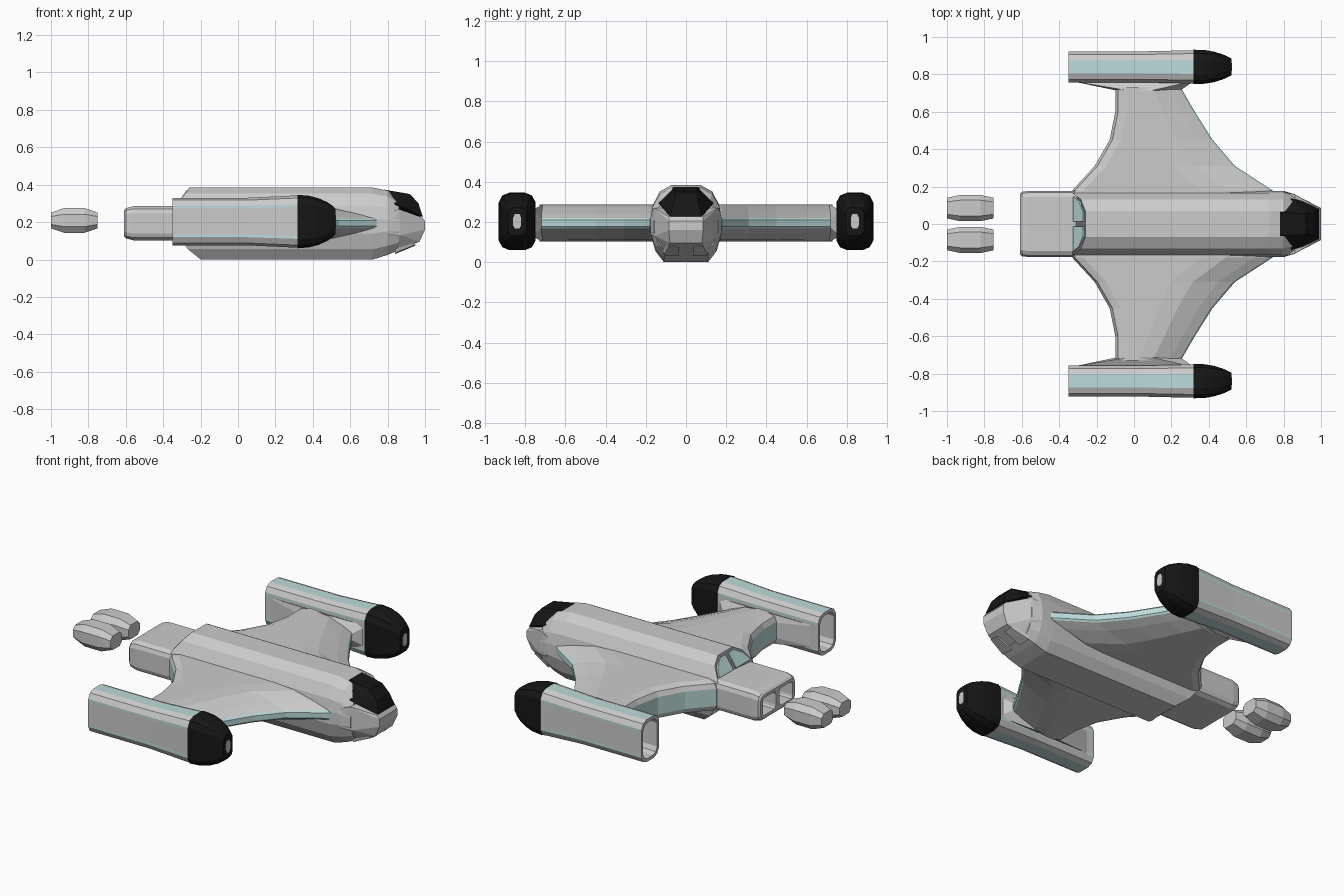
import bpy, bmesh
from mathutils import Vector

if "Cube" in bpy.data.objects:
    bpy.data.objects.remove(bpy.data.objects["Cube"])


def material(name, rgb):
    m = bpy.data.materials.new(name)
    m.diffuse_color = (*rgb, 1)
    m.use_nodes = True
    m.node_tree.nodes["Principled BSDF"].inputs["Base Color"].default_value = m.diffuse_color
    return m


TEAL = material("teal", (0.5, 0.72, 0.7))
BLACK = material("black", (0.008, 0.008, 0.008))


def finish(name, bm, mat=None, mirror=False, slots=False):
    bmesh.ops.recalc_face_normals(bm, faces=bm.faces)
    me = bpy.data.meshes.new(name)
    bm.to_mesh(me)
    bm.free()
    if slots:
        me.materials.append(None)
    if mat:
        me.materials.append(mat)
    ob = bpy.data.objects.new(name, me)
    bpy.context.collection.objects.link(ob)
    if mirror:
        ob.modifiers.new("mirror", 'MIRROR').use_axis = (False, True, False)
    return ob


def loft(name, rings, mat=None, painted=None, mirror=False):
    """Skin a list of point rings; painted(ring, segment) picks accent faces."""
    bm = bmesh.new()
    vs = [[bm.verts.new(p) for p in r] for r in rings]
    n = len(rings[0])
    for j in range(len(vs) - 1):
        for i in range(n):
            k = (i + 1) % n
            f = bm.faces.new((vs[j][i], vs[j][k], vs[j + 1][k], vs[j + 1][i]))
            if painted and painted(j, i):
                f.material_index = 1
    bm.faces.new(vs[0])
    bm.faces.new(vs[-1])
    return finish(name, bm, mat, mirror, painted is not None)


def convex(name, pts, mat=None, both=False, mirror=False):
    """Convex solid around points; both=True adds their left/right twins."""
    bm = bmesh.new()
    for x, y, z in pts:
        bm.verts.new((x, y, z))
        if both:
            bm.verts.new((x, -y, z))
    r = bmesh.ops.convex_hull(bm, input=bm.verts[:])
    loose = {v for v in r["geom_interior"] + r["geom_unused"]
             if isinstance(v, bmesh.types.BMVert)}
    bmesh.ops.delete(bm, geom=list(loose), context='VERTS')
    bmesh.ops.dissolve_limit(bm, angle_limit=0.02, verts=bm.verts, edges=bm.edges)
    return finish(name, bm, mat, mirror)


def section(quarter, x, cy, cz, hw, hh):
    """Four-way symmetric ring in the yz plane from one quarter."""
    q = list(quarter)
    full = (q + [(-a, b) for a, b in reversed(q)] + [(-a, -b) for a, b in q]
            + [(a, -b) for a, b in reversed(q)])
    return [(x, cy + a * hw, cz + b * hh) for a, b in full]


OCT = [(1, 0.5), (0.6, 1)]
ROUND = [(1, 0.6), (0.95, 0.85), (0.82, 1)]
NACELLE = [(1, 0.55), (1, 0.66), (0.8, 0.9), (0.42, 1)]

# fuselage
HALF = [(0.07, 0.385), (0.13, 0.352), (0.165, 0.285), (0.177, 0.215),
        (0.177, 0.14), (0.152, 0.055), (0.11, 0.0)]
PROFILE = HALF + [(-y, z) for y, z in reversed(HALF)]


def rear_x(z):
    return -0.33 + max(0, z - 0.285) * 0.7 + max(0, 0.105 - z) * 1.25


def hull_ring(x, sy, top, bottom):
    return [(x, y * sy, bottom + z / 0.385 * (top - bottom)) for y, z in PROFILE]


rings = [[(rear_x(z), y, z) for y, z in PROFILE],
         hull_ring(0.72, 1, 0.385, 0.0),
         hull_ring(0.80, 1, 0.368, 0.025),
         hull_ring(0.86, 0.9, 0.325, 0.05)]
loft("fuselage", rings)

# nose and black canopy
convex("nose", [(0.80, 0.172, 0.25), (0.80, 0.176, 0.14), (0.80, 0.11, 0.03),
                (0.86, 0.158, 0.27), (0.87, 0.152, 0.13), (0.87, 0.10, 0.055),
                (0.985, 0.085, 0.225), (1.0, 0.085, 0.205), (1.0, 0.085, 0.16),
                (0.97, 0.08, 0.095)], both=True)
convex("canopy", [(0.78, 0.062, 0.374), (0.84, 0.138, 0.295), (0.92, 0.055, 0.35),
                  (0.90, 0.122, 0.275), (0.988, 0.08, 0.228), (0.965, 0.06, 0.30),
                  (0.84, 0.06, 0.25)], BLACK, both=True)

# chin ports under the nose
convex("chin_port", [(0.84, 0.035, 0.03), (0.84, 0.11, 0.035), (0.95, 0.035, 0.075),
                     (0.95, 0.085, 0.08), (0.86, 0.035, 0.1), (0.86, 0.12, 0.1)],
       mirror=True)

# teal windows on the sloping rear of the fuselage
pane = [(0.014, 0.297), (0.148, 0.297), (0.12, 0.342), (0.066, 0.373), (0.014, 0.373)]
convex("rear_window", [(rear_x(z) + d, y, z) for y, z in pane for d in (-0.005, 0.005)],
       TEAL, mirror=True)

# engine block with two exhaust recesses
block = loft("engine_block", [section(ROUND, x, 0, 0.194, w, h) for x, w, h in
                              ((-0.61, 0.162, 0.07), (-0.60, 0.172, 0.08),
                               (-0.56, 0.177, 0.091), (-0.28, 0.177, 0.091))])
for side in (1, -1):
    cutter = loft("exhaust_cutter", [section(ROUND, x, side * 0.08, 0.194, 0.062, 0.052)
                                     for x in (-0.7, -0.48)])
    cutter.hide_render = True
    cutter.hide_viewport = True
    m = block.modifiers.new("exhaust", 'BOOLEAN')
    m.operation = 'DIFFERENCE'
    m.object = cutter

# detached exhaust pods behind the engine
loft("exhaust_pod", [section(OCT, x, 0.085, 0.209, w, h) for x, w, h in
                     ((-1.0, 0.055, 0.042), (-0.93, 0.07, 0.066),
                      (-0.82, 0.07, 0.066), (-0.75, 0.055, 0.042))], mirror=True)

# wings: (y, leading x, trailing x, edge width factor)
STATIONS = [(0.10, 0.745, -0.33, 1), (0.18, 0.74, -0.33, 1), (0.31, 0.54, -0.21, 0.9),
            (0.45, 0.42, -0.13, 0.75), (0.60, 0.325, -0.10, 0.65),
            (0.73, 0.25, -0.10, 0.6)]


def wing_ring(y, lead, trail, k):
    upper = [(lead, 0.016), (lead - 0.015 * k, 0.026), (lead - 0.10 * k, 0.05),
             (lead - 0.25 * k, 0.084), (lead - 0.38 * k, 0.092),
             (trail + 0.06, 0.092), (trail + 0.015, 0.08), (trail, 0.052)]
    loop = upper + [(x, -h) for x, h in reversed(upper)]
    return [(x, y, 0.194 + h) for x, h in loop]


loft("wing", [wing_ring(*s) for s in STATIONS], TEAL,
     lambda j, i: i in (0, 7, 14, 15), mirror=True)

# flared joint between wing tip and nacelle
convex("wing_joint", [(-0.10, 0.715, 0.24), (-0.10, 0.715, 0.148), (-0.04, 0.715, 0.286),
                      (-0.04, 0.715, 0.102), (0.10, 0.715, 0.286), (0.10, 0.715, 0.102),
                      (0.25, 0.715, 0.21), (0.25, 0.715, 0.178), (-0.34, 0.765, 0.26),
                      (-0.34, 0.765, 0.13), (0.32, 0.765, 0.26), (0.32, 0.765, 0.13)],
       mirror=True)

# nacelles: hollow rear, teal stripes, black nose cone with a slot
NY, NZ = 0.84, 0.203
loft("nacelle", [section(NACELLE, x, NY, NZ, w, h) for x, w, h in
                 ((-0.22, 0.062, 0.104), (-0.35, 0.066, 0.108), (-0.35, 0.083, 0.127),
                  (0.05, 0.083, 0.127), (0.32, 0.089, 0.14))],
     TEAL, lambda j, i: j > 1 and i in (0, 3, 6, 8, 11, 14), mirror=True)
loft("nacelle_nose", [section(NACELLE, x, NY, NZ, w, h) for x, w, h in
                      ((0.318, 0.092, 0.143), (0.38, 0.09, 0.138), (0.43, 0.081, 0.125),
                       (0.475, 0.067, 0.105), (0.505, 0.053, 0.085), (0.52, 0.045, 0.07))],
     BLACK, mirror=True)
loft("nose_slot", [section(OCT, x, NY, NZ, 0.02, 0.036) for x in (0.51, 0.523)], mirror=True)
